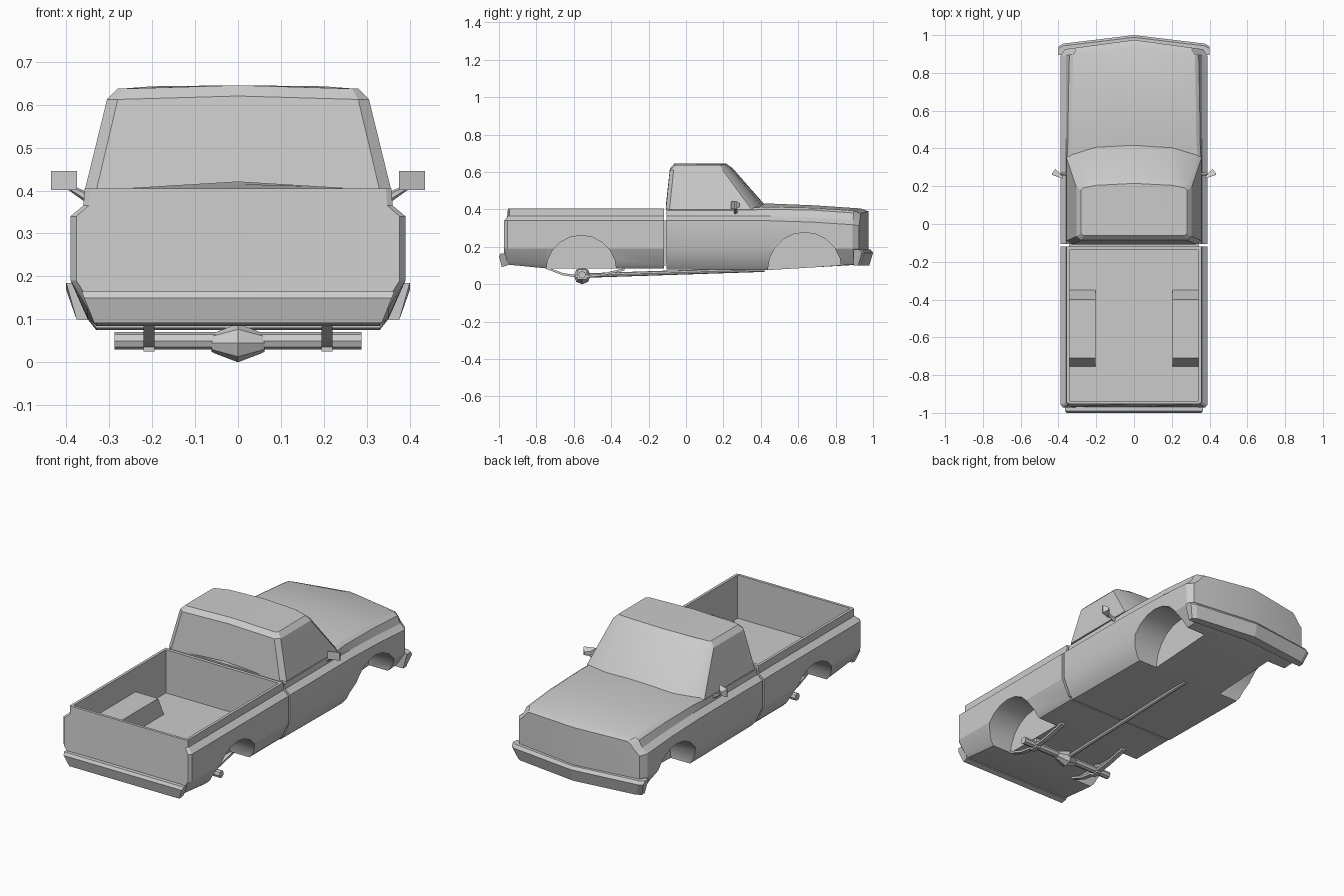
import bpy, bmesh, math
from mathutils import Vector

cube = bpy.data.objects.get("Cube")
if cube:
    bpy.data.objects.remove(cube)

GREY = (0.6, 0.6, 0.6, 1)
paint = bpy.data.materials.new("plain grey")
paint.use_nodes = True
paint.diffuse_color = GREY
paint.node_tree.nodes["Principled BSDF"].inputs["Base Color"].default_value = GREY


def make(name, bm):
    bmesh.ops.recalc_face_normals(bm, faces=bm.faces)
    me = bpy.data.meshes.new(name)
    bm.to_mesh(me)
    bm.free()
    me.materials.append(paint)
    ob = bpy.data.objects.new(name, me)
    bpy.context.collection.objects.link(ob)
    return ob


def loft(name, rings, split=False):
    """Skin closed rings; split caps along the centre line when asked."""
    bm = bmesh.new()
    loops = [[bm.verts.new(p) for p in ring] for ring in rings]
    n = len(loops[0])
    for a, b in zip(loops, loops[1:]):
        for i in range(n):
            j = (i + 1) % n
            bm.faces.new((a[i], a[j], b[j], b[i]))
    for cap in (loops[0], loops[-1]):
        if split:
            h = n // 2
            bm.faces.new(cap[:h + 1])
            bm.faces.new(cap[h:] + cap[:1])
        else:
            bm.faces.new(cap)
    return make(name, bm)


def mirrored(half):
    """Complete a half ring that starts and ends on x = 0."""
    return half + [(-x, y, z) for x, y, z in half[-2:0:-1]]


def prism(name, yz, x0, x1):
    return loft(name, [[(x, y, z) for y, z in yz] for x in (x0, x1)])


def box(name, x0, x1, y0, y1, z0, z1):
    return prism(name, [(y0, z0), (y1, z0), (y1, z1), (y0, z1)], x0, x1)


def rod(name, a, b, r1, r2=None, sides=8):
    a, b = Vector(a), Vector(b)
    bm = bmesh.new()
    bmesh.ops.create_cone(bm, cap_ends=True, segments=sides, radius1=r1,
                          radius2=r1 if r2 is None else r2, depth=(b - a).length)
    ob = make(name, bm)
    ob.matrix_world = (b - a).to_track_quat('Z', 'Y').to_matrix().to_4x4()
    ob.location = (a + b) / 2
    return ob


def combine(ob, tool, op):
    bpy.context.view_layer.update()
    mod = ob.modifiers.new(op, 'BOOLEAN')
    mod.operation, mod.object, mod.solver = op, tool, 'EXACT'
    bpy.context.view_layer.objects.active = ob
    bpy.ops.object.modifier_apply(modifier=mod.name)
    bpy.data.objects.remove(tool)


def wheel_arch(ob, y, z, r):
    for s in (-1, 1):
        combine(ob, rod("arch_cutter", (s * 0.215, y, z), (s * 0.6, y, z), r, sides=20), 'DIFFERENCE')


def smooth(ob):
    bpy.ops.object.select_all(action='DESELECT')
    ob.select_set(True)
    bpy.context.view_layer.objects.active = ob
    bpy.ops.object.shade_smooth_by_angle(angle=math.radians(25))


def body_ring(y, floor, shoulder, rail, edge, edge_z, top, k=1.0, bow=0.0):
    half = [(0, floor), (0.33, floor), (0.35, floor + 0.025), (0.39, 0.19), (0.39, shoulder),
            (0.36, shoulder + 0.025), (rail, edge_z - 0.012), (edge, edge_z), (0, top)]
    return mirrored([(x * k, y + bow * (1 - x / 0.39), z) for x, z in half])


# Cab lower body, fenders and hood
front = loft("cab_and_hood_body", [
    body_ring(-0.105, 0.08, 0.34, 0.355, 0.34, 0.405, 0.405),
    body_ring(0.34, 0.075, 0.34, 0.355, 0.34, 0.408, 0.415),
    body_ring(0.43, 0.075, 0.34, 0.35, 0.33, 0.413, 0.432),
    body_ring(0.68, 0.09, 0.332, 0.347, 0.327, 0.408, 0.422),
    body_ring(0.89, 0.105, 0.318, 0.342, 0.322, 0.393, 0.405, 1.0, 0.045),
    body_ring(0.925, 0.115, 0.312, 0.335, 0.318, 0.378, 0.39, 0.94, 0.05)], True)
wheel_arch(front, 0.635, 0.08, 0.197)
smooth(front)


# Windshield, cab sides and roof
def cab_ring(z, crown, plan):
    return mirrored([(x, y, z + (crown if x == 0 else crown * 0.7 if x == 0.2 else 0)) for x, y in plan])


cab = loft("cab_roof", [
    cab_ring(0.40, 0.02, [(0, 0.425), (0.2, 0.408), (0.335, 0.372), (0.357, 0.35),
                          (0.357, -0.088), (0.33, -0.108), (0, -0.108)]),
    cab_ring(0.612, 0.008, [(0, 0.25), (0.2, 0.24), (0.284, 0.218), (0.305, 0.195),
                            (0.305, -0.066), (0.28, -0.086), (0, -0.086)]),
    cab_ring(0.637, 0.008, [(0, 0.215), (0.2, 0.205), (0.272, 0.19), (0.28, 0.18),
                            (0.28, -0.05), (0.266, -0.062), (0, -0.062)])], True)
smooth(cab)


# Pickup bed with hollow, wheel boxes and arches
def bed_ring(y, lift=0.0, k=1.0, lean=0.0):
    half = [(0, 0.085), (0.33, 0.085), (0.35, 0.105), (0.39, 0.19), (0.39, 0.34),
            (0.36, 0.365), (0.357, 0.405), (0, 0.405)]
    return mirrored([(x * k, y + (lean if z > 0.35 else 0), z + (lift if z < 0.15 else 0))
                     for x, z in half])


bed = loft("pickup_bed", [bed_ring(-0.118), bed_ring(-0.75), bed_ring(-0.955, 0.02, 1, 0.01),
                          bed_ring(-0.972, 0.025, 0.965, 0.02)], True)
combine(bed, box("bed_cutter", -0.342, 0.342, -0.937, -0.137, 0.168, 0.6), 'DIFFERENCE')
for s in (-1, 1):
    hump = [(-0.755, 0.12), (-0.755, 0.168), (-0.71, 0.275), (-0.40, 0.275), (-0.35, 0.168), (-0.35, 0.12)]
    combine(bed, prism("wheel_box", hump, s * 0.205, s * 0.352), 'UNION')
wheel_arch(bed, -0.56, 0.073, 0.188)
smooth(bed)
box("cab_bed_joint", -0.345, 0.345, -0.125, -0.1, 0.1, 0.34)

# Bumpers
rear = [(-0.955, 0.10), (-0.985, 0.092), (-1.0, 0.15), (-0.99, 0.165), (-0.955, 0.165)]
loft("rear_bumper", [[(s * (0.335 + (z - 0.092) * 0.4), y, z) for y, z in rear] for s in (-1, 1)])
blade = [(-0.075, 0.10), (-0.02, 0.10), (0, 0.168), (-0.012, 0.185), (-0.07, 0.185)]
stations = [(-0.4, 0.94), (-0.375, 0.955), (0, 1.0), (0.375, 0.955), (0.4, 0.94)]
loft("front_bumper", [[(x * (0.94 if z < 0.12 else 1), max(y + dy, 0.895), z) for dy, z in blade]
                      for x, y in stations])

# Rear axle with differential, drive shaft and springs
AXLE = (-0.555, 0.05)
rod("rear_axle", (-0.288, *AXLE), (0.288, *AXLE), 0.02)
hub = []
for x, r in ((-0.062, 0.02), (-0.055, 0.024), (0, 0.045), (0.055, 0.024), (0.062, 0.02)):
    hub.append([(x, AXLE[0] + r * math.cos(i * math.pi / 4), 0.045 + r * math.sin(i * math.pi / 4))
                for i in range(8)])
loft("differential", hub)
rod("drive_shaft", (0, -0.52, 0.047), (0, 0.42, 0.078), 0.012)
leaf = [(-0.75, 0.095), (-0.66, 0.06), (-0.56, 0.045), (-0.46, 0.055), (-0.33, 0.085)]
for s, side in ((-1, "right"), (1, "left")):
    strip = leaf + [(y, z - 0.012) for y, z in reversed(leaf)]
    prism(side + "_leaf_spring", strip, s * 0.194, s * 0.22)
    box(side + "_spring_clamp", s * 0.194, s * 0.22, -0.58, -0.53, 0.025, 0.078)

    # Door mirrors
    rings = []
    for y, g in ((0.25, 1.0), (0.257, 1.0), (0.28, 0.4)):
        rings.append([(s * (0.405 + 0.03 * g * u), y + 0.01 * u, 0.423 + 0.022 * g * v)
                      for u, v in ((-1, -1), (1, -1), (1, 1), (-1, 1))])
    loft(side + "_mirror", rings)
    rod(side + "_mirror_arm", (s * 0.345, 0.265, 0.38), (s * 0.40, 0.265, 0.412), 0.012, 0.006, 6)
